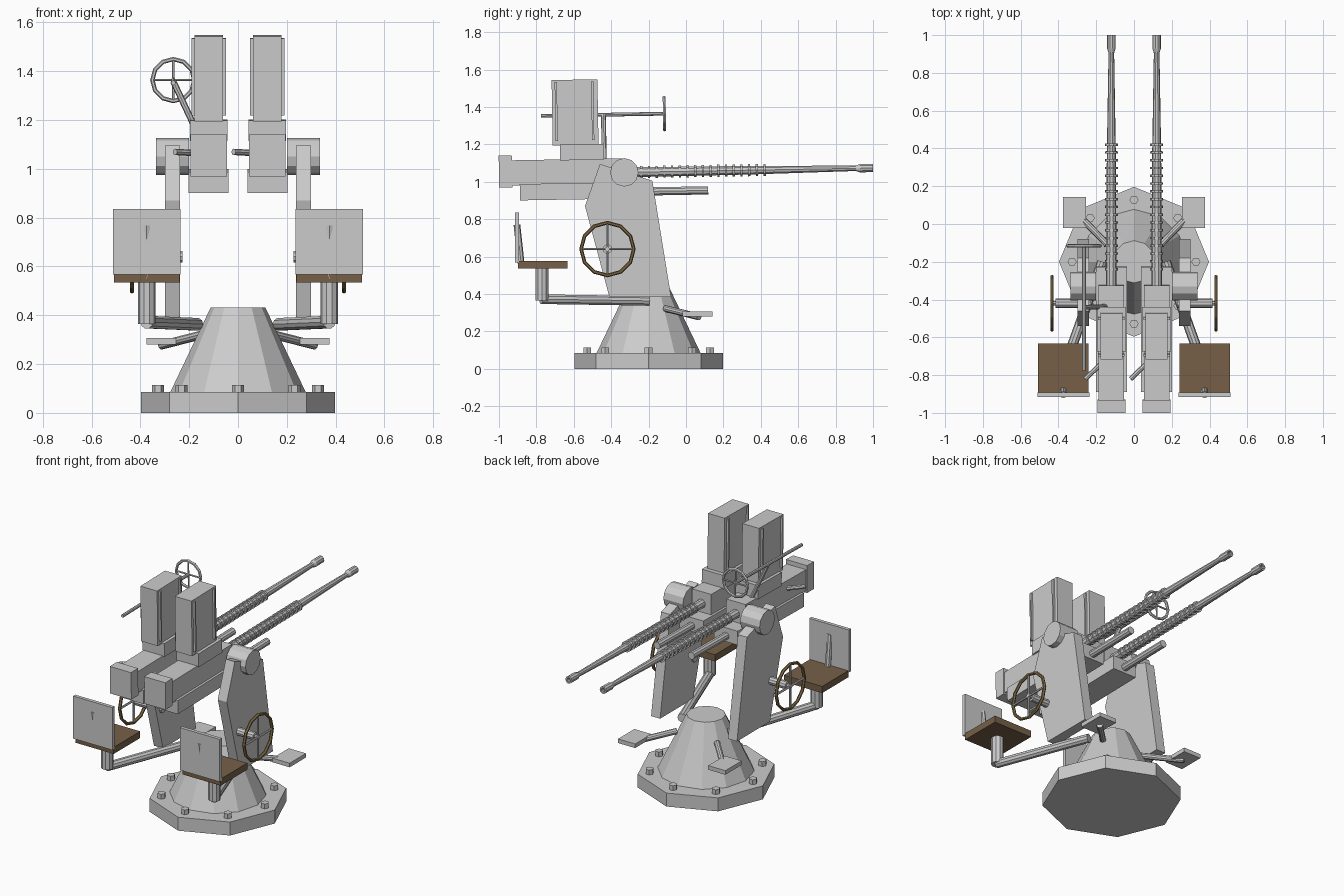
import bpy, bmesh, math
from mathutils import Vector, Matrix

if "Cube" in bpy.data.objects:
    bpy.data.objects.remove(bpy.data.objects["Cube"])


def material(name, rgb):
    m = bpy.data.materials.new(name)
    m.diffuse_color = (*rgb, 1)
    m.use_nodes = True
    m.node_tree.nodes["Principled BSDF"].inputs["Base Color"].default_value = m.diffuse_color
    return m


WOOD = material("wood", (0.18, 0.117, 0.065))
BRASS = material("brass", (0.22, 0.15, 0.06))

# guns and sight are elevated by one degree about the trunnion
PIVOT = Vector((0, -0.33, 1.05))
TILT = (Matrix.Translation(PIVOT) @ Matrix.Rotation(math.radians(1.0), 4, 'X')
        @ Matrix.Translation(-PIVOT))


def finish(name, bm, mat=None, tilt=False):
    bmesh.ops.recalc_face_normals(bm, faces=bm.faces[:])
    me = bpy.data.meshes.new(name)
    bm.to_mesh(me)
    bm.free()
    if tilt:
        me.transform(TILT)
    if mat:
        me.materials.append(mat)
    ob = bpy.data.objects.new(name, me)
    bpy.context.collection.objects.link(ob)
    return ob


def box(name, x, y, z, **kw):
    bm = bmesh.new()
    bmesh.ops.create_cube(bm, size=1)
    for v in bm.verts:
        v.co = [(a + b) / 2 + c * abs(b - a) for (a, b), c in zip((x, y, z), v.co)]
    return finish(name, bm, **kw)


def lathe(name, profile, origin, axis, sides=12, closed=False, **kw):
    """Turn (radius, distance) points about an axis; closed gives a ring."""
    bm = bmesh.new()
    rot = Vector(axis).to_track_quat('Z', 'Y')
    rings = []
    for r, t in profile:
        rings.append([bm.verts.new(Vector(origin) + rot @ Vector(
            (r * math.cos(a), r * math.sin(a), t)))
            for a in (math.tau * i / sides for i in range(sides))])
    pairs = list(zip(rings, rings[1:]))
    if closed:
        pairs.append((rings[-1], rings[0]))
    for a, b in pairs:
        for i in range(sides):
            j = (i + 1) % sides
            bm.faces.new((a[i], a[j], b[j], b[i]))
    if not closed:
        bm.faces.new(rings[0])
        bm.faces.new(rings[-1])
    return finish(name, bm, **kw)


def rod(name, a, b, r, sides=10, **kw):
    d = Vector(b) - Vector(a)
    return lathe(name, [(r, 0), (r, d.length)], a, d, sides, **kw)


def hoop(name, centre, axis, R, r, sides=12, **kw):
    prof = [(R + r * math.cos(math.tau * i / 6), r * math.sin(math.tau * i / 6))
            for i in range(6)]
    return lathe(name, prof, centre, axis, sides, closed=True, **kw)


def plate(name, outline, x0, x1):
    """Extrude a (y, z) outline along x."""
    bm = bmesh.new()
    a = [bm.verts.new((x0, y, z)) for y, z in outline]
    b = [bm.verts.new((x1, y, z)) for y, z in outline]
    bm.faces.new(a)
    bm.faces.new(b)
    for i in range(len(a)):
        j = (i + 1) % len(a)
        bm.faces.new((a[i], a[j], b[j], b[i]))
    return finish(name, bm)


# pedestal with bolted octagonal base
CY = -0.2
lathe("base_plate", [(0.397, 0), (0.397, 0.085)], (0, CY, 0), (0, 0, 1), 8)
lathe("pedestal_cone", [(0.28, 0.08), (0.112, 0.432)], (0, CY, 0), (0, 0, 1), 12)
for i in range(8):
    a = math.tau * i / 8
    x, y = 0.328 * math.cos(a), CY + 0.328 * math.sin(a)
    rod("base_bolt", (x, y, 0.08), (x, y, 0.115), 0.024, 6)

for s, side in ((-1, "left"), (1, "right")):
    # side plates and trunnions
    plate(side + "_side_plate", [(-0.46, 1.095), (-0.18, 1.005), (-0.08, 0.385),
                                 (-0.41, 0.385), (-0.54, 0.87)], s * 0.237, s * 0.3)
    rod(side + "_trunnion", (s * 0.2, -0.33, 1.05), (s * 0.336, -0.33, 1.05), 0.076, 12)

    # hand wheel
    c = Vector((s * 0.434, -0.42, 0.64))
    hoop(side + "_hand_wheel", c, (1, 0, 0), 0.141, 0.01, 12, mat=BRASS)
    rod(side + "_wheel_axle", (s * 0.228, c.y, c.z), (s * 0.415, c.y, c.z), 0.025)
    rod(side + "_wheel_hub", (s * 0.41, c.y, c.z), (s * 0.442, c.y, c.z), 0.012, 8)
    for d in (Vector((0, 0.141, 0)), Vector((0, 0, 0.141))):
        rod(side + "_wheel_spoke", c - d, c + d, 0.007, 6)

    # seat on its arm
    sx = s * 0.374
    box(side + "_seat", (sx - 0.134, sx + 0.134), (-0.898, -0.633), (0.535, 0.577), mat=WOOD)
    box(side + "_seat_back", (sx - 0.138, sx + 0.138), (-0.915, -0.893), (0.567, 0.835))
    rod(side + "_seat_back_brace", (sx, -0.88, 0.55), (sx, -0.904, 0.77), 0.018, 8)
    rod(side + "_seat_post", (sx, -0.77, 0.365), (sx, -0.77, 0.54), 0.036)
    rod(side + "_seat_arm", (sx, -0.775, 0.372), (s * 0.168, -0.2, 0.363), 0.027)

    # foot rest
    box(side + "_foot_pad", (s * 0.375, s * 0.255), (-0.02, 0.143), (0.28, 0.306))
    rod(side + "_foot_bar", (s * 0.315, 0.07, 0.277), (s * 0.14, -0.11, 0.322), 0.018)

# twin guns
for gx, side in ((-0.12, "left"), (0.12, "right")):
    def block(name, hw, y, z):
        box(side + name, (gx - hw, gx + hw), y, z, tilt=True)
    block("_receiver", 0.067, (-0.94, -0.325), (0.99, 1.125))
    block("_back_block", 0.074, (-1.0, -0.93), (0.98, 1.152))
    block("_cradle", 0.082, (-0.89, -0.228), (0.91, 0.997))
    block("_feed_block", 0.077, (-0.672, -0.437), (1.12, 1.205))
    block("_magazine", 0.058, (-0.71, -0.465), (1.2, 1.55))
    # magazine ribs
    for y in (-0.688, -0.493):
        for s in (-1, 1):
            x = gx + s * 0.063
            box(side + "_magazine_rib", (x - 0.007, x + 0.007), (y - 0.006, y + 0.006),
                (1.225, 1.54), tilt=True)
    # barrel with flared, bored muzzle
    lathe(side + "_barrel", [(0.028, 0), (0.024, 0.7), (0.015, 1.23), (0.016, 1.24),
                             (0.023, 1.26), (0.023, 1.33), (0.013, 1.33), (0.011, 1.25)],
          (gx, -0.33, 1.05), (0, 1, 0), 10, tilt=True)
    for i in range(17):
        y = -0.245 + i * 0.0412
        rod(side + "_barrel_ring", (gx, y, 1.05), (gx, y + 0.012, 1.05), 0.034, tilt=True)
    # recoil tube and charging handle
    rod(side + "_recoil_tube", (gx, -0.24, 0.946), (gx, 0.117, 0.946), 0.023, tilt=True)
    rod(side + "_charging_handle", (gx - 0.06, -0.745, 1.072), (gx - 0.138, -0.82, 1.078),
        0.013, 8, tilt=True)

# ring sight on the left gun
SX, SZ = -0.265, 1.36
eye = Vector((SX, -0.11, SZ))
rod("sight_rod", (SX, -0.77, SZ), eye, 0.01, 8, tilt=True)
rod("sight_support", (SX, -0.436, SZ), (-0.148, -0.436, 1.11), 0.013, 8, tilt=True)
hoop("sight_ring", eye, (0, 1, 0), 0.086, 0.009, 12, tilt=True)
for d in (Vector((0.086, 0, 0)), Vector((0, 0, 0.086))):
    rod("sight_spoke", eye - d, eye + d, 0.005, 6, tilt=True)
